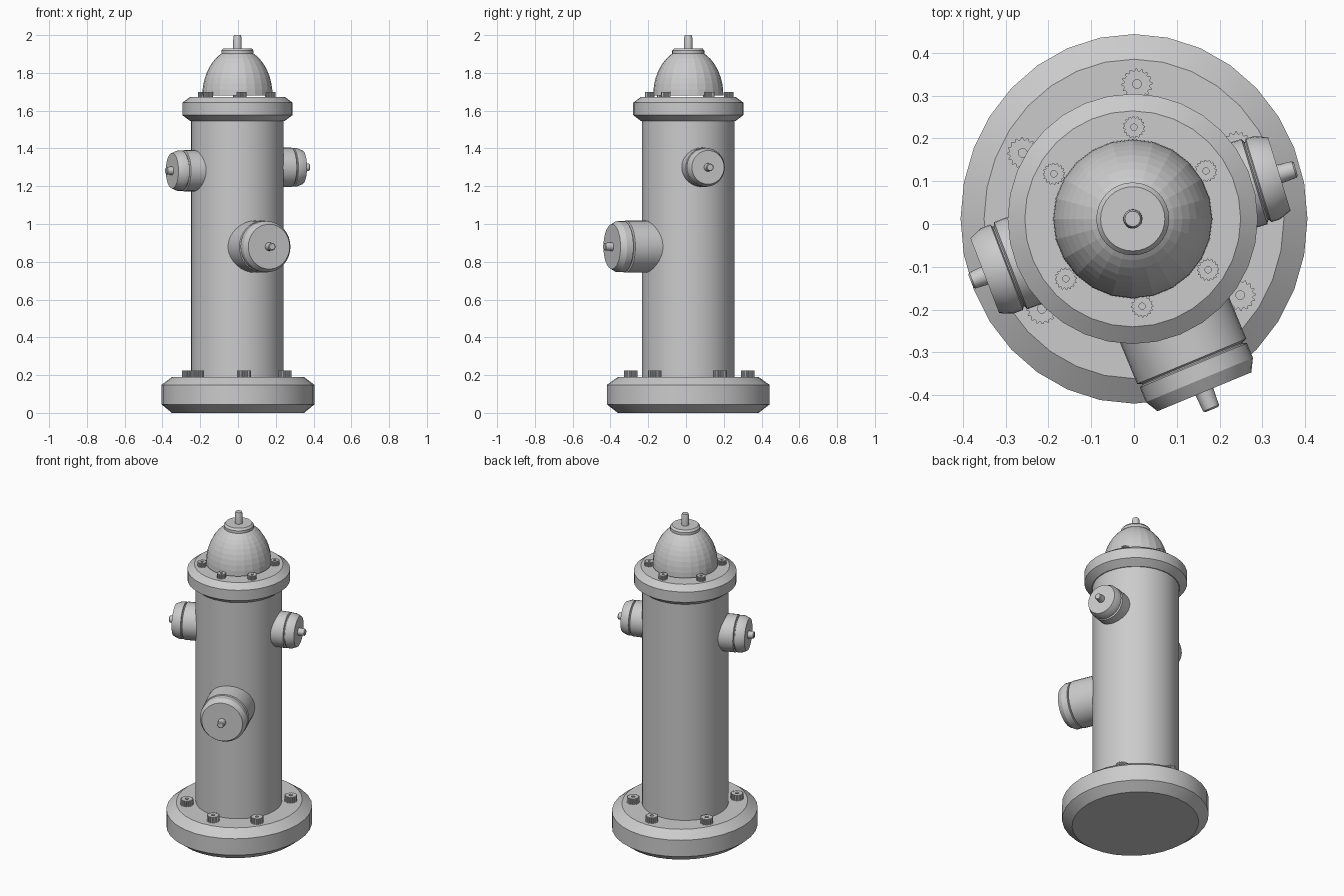
import bpy, bmesh
from math import sin, cos, pi, radians
from mathutils import Matrix, Vector

if "Cube" in bpy.data.objects:
    bpy.data.objects.remove(bpy.data.objects["Cube"])

CENTRE = Vector((-0.003, 0.012, 0))


def lathe(name, profile, matrix=None, seg=32, smooth=True, teeth=False):
    """Spin (radius, height) points around local z, closing both ends."""
    bm = bmesh.new()
    rings = []
    for r, z in profile:
        ring = []
        for i in range(seg):
            k = 0.85 if teeth and r > 0.015 and i % 4 > 1 else 1.0
            a = 2 * pi * i / seg
            ring.append(bm.verts.new((r * k * cos(a), r * k * sin(a), z)))
        rings.append(ring)
    for a, b in zip(rings, rings[1:]):
        for i in range(seg):
            j = (i + 1) % seg
            bm.faces.new((a[i], a[j], b[j], b[i]))
    bm.faces.new(rings[0][::-1])
    bm.faces.new(rings[-1])
    bmesh.ops.recalc_face_normals(bm, faces=bm.faces)
    mesh = bpy.data.meshes.new(name)
    bm.to_mesh(mesh)
    bm.free()
    ob = bpy.data.objects.new(name, mesh)
    bpy.context.collection.objects.link(ob)
    ob.matrix_world = matrix or Matrix.Translation(CENTRE)
    if smooth:
        bpy.ops.object.select_all(action='DESELECT')
        ob.select_set(True)
        bpy.context.view_layer.objects.active = ob
        bpy.ops.object.shade_smooth_by_angle(angle=radians(25))
    return ob


def bolt(name, x, y, z, r, h):
    """Ribbed bolt head with a small socket in the top."""
    lathe(name, [(r, -0.01), (r, h), (r * 0.28, h), (r * 0.28, h * 0.5)],
          Matrix.Translation((x, y, z)), seg=64, smooth=False, teeth=True)


def nozzle(name, angle, z, r, neck, face, tip):
    """Outlet with a grooved, chamfered cap and an operating nut."""
    m = (Matrix.Translation(CENTRE + Vector((0, 0, z)))
         @ Matrix.Rotation(radians(angle), 4, 'Z') @ Matrix.Rotation(pi / 2, 4, 'Y'))
    cap = face - 0.03
    lathe(name + "_neck", [(r, 0.15), (r, neck), (r * 0.92, neck + 0.004),
                           (r * 0.92, neck + 0.012)], m)
    lathe(name + "_cap", [(r * 0.9, neck + 0.006), (r * 0.98, neck + 0.01),
                          (r * 0.98, cap), (r * 0.86, face)], m)
    lathe(name + "_nut", [(0.023, face - 0.01), (0.02, tip - 0.004), (0.016, tip)], m, seg=16)


# Base flange, slightly longer front to back
lathe("base_flange", [(0.35, 0), (0.405, 0.045), (0.405, 0.148), (0.35, 0.19)],
      Matrix.Translation((0, 0.012, 0)) @ Matrix.Diagonal((1, 1.065, 1, 1)))

# Barrel and upper flange
lathe("barrel", [(0.245, 0.17), (0.245, 1.56)], seg=48)
lathe("upper_flange", [(0.25, 1.545), (0.292, 1.577), (0.292, 1.642), (0.252, 1.672)])

# Faceted dome with top disc and nut
dome = [(0.186 * cos(t), 1.68 + 0.25 * sin(t))
        for t in (radians(66) * i / 9 for i in range(10))]
lathe("dome", dome, seg=24, smooth=False)
lathe("dome_disc", [(0.075, 1.893), (0.085, 1.901), (0.085, 1.918), (0.075, 1.93)])
lathe("dome_nut", [(0.023, 1.92), (0.022, 1.985), (0.018, 2.0)], seg=16)

# Upper flange bolts
for i, (x, y) in enumerate([(0, 0.226), (-0.187, 0.117), (0.168, 0.124),
                            (0.173, -0.107), (-0.159, -0.128), (0.019, -0.192)]):
    bolt(f"upper_bolt_{i + 1}", x, y, 1.672, 0.026, 0.027)

# Base flange bolts
for i, (x, y) in enumerate([(0.007, 0.327), (-0.26, 0.166), (0.24, 0.18),
                            (0.248, -0.166), (-0.215, -0.198), (0.032, -0.292)]):
    bolt(f"base_bolt_{i + 1}", x, y, 0.19, 0.036, 0.035)

# Outlets
nozzle("front_outlet", -67.5, 0.88, 0.138, 0.36, 0.437, 0.482)
nozzle("right_outlet", 17, 1.30, 0.104, 0.297, 0.358, 0.398)
nozzle("left_outlet", 201, 1.282, 0.109, 0.305, 0.37, 0.405)
